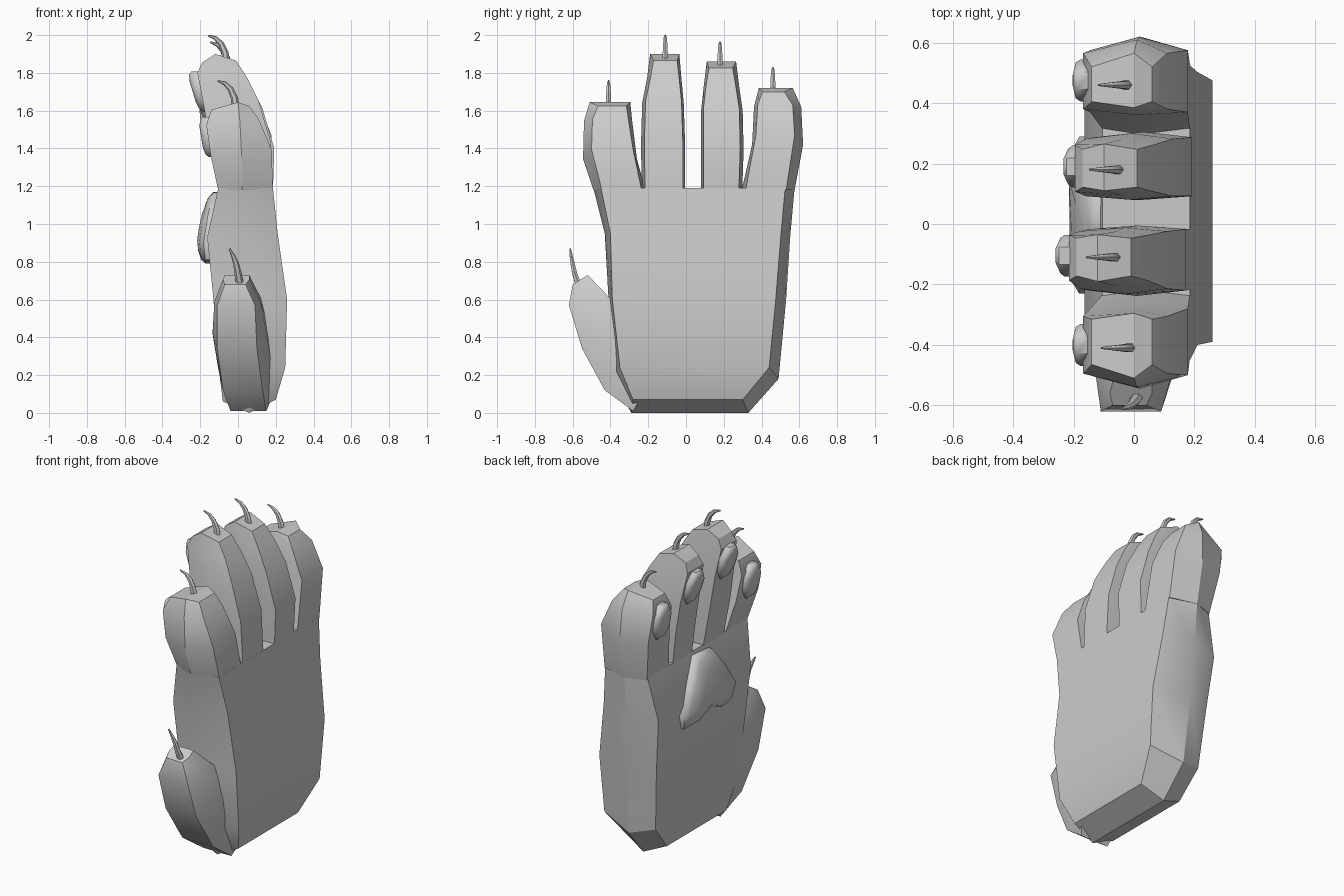
import bpy, bmesh, math

if "Cube" in bpy.data.objects:
    bpy.data.objects.remove(bpy.data.objects["Cube"])


def loft(name, rings, angle=32):
    """Skin a list of equal-sized point rings and close both ends."""
    bm = bmesh.new()
    vs = [[bm.verts.new(p) for p in r] for r in rings]
    n = len(rings[0])
    for a, b in zip(vs, vs[1:]):
        for i in range(n):
            j = (i + 1) % n
            bm.faces.new((a[i], a[j], b[j], b[i]))
    for r in (vs[0], vs[-1]):
        if n == 6:  # ridge across the middle of the cap
            bm.faces.new((r[1], r[2], r[3], r[4]))
            bm.faces.new((r[4], r[5], r[0], r[1]))
        else:
            bm.faces.new(r)
    bmesh.ops.recalc_face_normals(bm, faces=bm.faces)
    me = bpy.data.meshes.new(name)
    bm.to_mesh(me)
    bm.free()
    ob = bpy.data.objects.new(name, me)
    bpy.context.collection.objects.link(ob)
    bpy.ops.object.select_all(action='DESELECT')
    ob.select_set(True)
    bpy.context.view_layer.objects.active = ob
    bpy.ops.object.shade_smooth_by_angle(angle=math.radians(angle))
    return ob


def section(prof, y0, y1, b0, b1):
    """Six-sided slice: prof = palm side, middle and back (x, z)."""
    (xf, zf), (xm, zm), (xb, zb) = prof
    return [(xb, y0 + b0, zb), (xm, y0, zm), (xf, y0 + b0, zf),
            (xf, y1 - b1, zf), (xm, y1, zm), (xb, y1 - b1, zb)]


# Palm block
loft("palm", [
    section([(-.08, .06), (.06, 0), (.20, .07)], -.29, .33, .01, .03),
    section([(-.10, .22), (.05, .18), (.25, .24)], -.39, .49, .04, .05),
    section([(-.13, .60), (.03, .60), (.26, .60)], -.41, .53, .02, .055),
    section([(-.163, .93), (.02, .95), (.21, .95)], -.43, .553, .03, .05),
    section([(-.105, 1.19), (.02, 1.19), (.185, 1.19)], -.49, .575, .04, .05),
])

# Side profiles, heights relative to the finger top
base = [(-.105, 1.18), (.02, 1.18), (.185, 1.18)]
short = [[(-.145, -.28), (.02, -.30), (.178, -.25)],
         [(-.168, -.12), (.01, -.10), (.11, -.09)],
         [(-.14, -.04), (.0, 0), (.06, -.02)]]
long = [[(-.15, -.48), (.01, -.47), (.172, -.46)],
        [(-.18, -.28), (-.03, -.26), (.11, -.25)],
        [(-.215, -.10), (-.06, -.12), (.045, -.12)],
        [(-.19, -.045), (-.12, 0), (-.01, -.035)]]


def finger(name, top, prof, ys, b0, b1, dx=0):
    rings = [section(base, *ys[0], b0, b1)]
    for p, y in zip(prof, ys[1:]):
        rings.append(section([(x + dx, top + z) for x, z in p], *y, b0, b1))
    loft(name, rings)


finger("outer_finger", 1.645, short,
       [(-.49, -.215), (-.545, -.26), (-.54, -.285), (-.51, -.295)], .045, .02)
finger("tall_finger", 1.90, long,
       [(-.235, -.005), (-.238, -.005), (-.232, -.012), (-.205, -.025), (-.19, -.035)], .018, .012)
finger("middle_finger", 1.86, long,
       [(.08, .298), (.08, .305), (.08, .30), (.095, .28), (.11, .265)], .012, .018, .02)
finger("inner_finger", 1.72, short,
       [(.295, .575), (.35, .62), (.36, .61), (.385, .565)], .02, .045)

# Thumb: outer edge (y, z), inner edge (y, z), palm side x, back side x
rings = []
for yo, zo, yi, zi, xa, xb, g in [(-.28, .01, -.20, .15, -.04, .15, .03),
                                  (-.43, .12, -.25, .35, -.08, .13, .05),
                                  (-.55, .34, -.32, .50, -.11, .10, .05),
                                  (-.62, .57, -.405, .61, -.11, .09, .03),
                                  (-.60, .68, -.52, .73, -.07, .04, .02)]:
    ym, zm = (yo + yi) / 2, (zo + zi) / 2
    rings.append([(xa, yo, zo), (xa - g * .5, ym, zm), (xa, yi, zi),
                  (xb + g, yi, zi), (xb + g, ym, zm), (xb, yo, zo)])
loft("thumb", rings, 40)


def claw(name, path):
    """Tapered hooked claw along (x, y, z) points."""
    rings = []
    for i, (x, y, z) in enumerate(path):
        a, b = path[max(i - 1, 0)], path[min(i + 1, len(path) - 1)]
        t = math.atan2(b[2] - a[2], b[0] - a[0]) - math.pi / 2
        s = (1, .85, .7, .5, .2)[i]
        rings.append([(x + .022 * s * math.cos(q) * math.cos(t), y + .018 * s * math.sin(q),
                       z + .022 * s * math.cos(q) * math.sin(t))
                      for q in (k * math.pi / 3 for k in range(6))])
    loft(name, rings, 40)


for name, x, y, z in [("outer_claw", -.01, -.41, 1.64), ("tall_claw", -.06, -.11, 1.88),
                      ("middle_claw", -.05, .18, 1.845), ("inner_claw", -.02, .46, 1.71)]:
    claw(name, [(x, y, z - .04), (x - .01, y, z + .03), (x - .03, y, z + .075),
                (x - .06, y, z + .105), (x - .098, y, z + .118)])
claw("thumb_claw", [(.01, -.57, .68), (0, -.59, .74), (-.01, -.60, .79),
                    (-.025, -.608, .83), (-.045, -.613, .87)])


def pad(name, outline, surface, height):
    """Domed cushion: yz outline raised from the surface x at each height z."""
    cy = sum(p[0] for p in outline) / len(outline)
    cz = sum(p[1] for p in outline) / len(outline)
    rings = []
    for s, h in ((1, -.03), (1, height * .4), (.85, height * .8), (.5, height)):
        rings.append([(surface(cz + (z - cz) * s) - h, cy + (y - cy) * s, cz + (z - cz) * s)
                      for y, z in outline])
    loft(name, rings, 50)


# Finger pads: centre y, centre z, x there, lean
for name, y, z, x, lean in [("outer_pad", -.40, 1.46, -.155, .16), ("tall_pad", -.105, 1.70, -.20, .30),
                            ("middle_pad", .19, 1.65, -.175, .30), ("inner_pad", .475, 1.54, -.155, .16)]:
    ring = [(y + .075 * math.cos(a), z + .115 * math.sin(a))
            for a in (math.pi / 8 + k * math.pi / 4 for k in range(8))]
    pad(name, ring, lambda h, x=x, z=z, lean=lean: x - (h - z) * lean, .04)

# Heart-shaped palm pad following the bulge of the palm
pad("palm_pad", [(-.06, 1.16), (.10, 1.17), (.20, 1.03), (.29, .88), (.26, .79), (.16, .79),
                 (.03, .85), (-.10, .79), (-.20, .81), (-.23, .90), (-.15, 1.04)],
    lambda z: -.163 + max(0, z - .93) * .223 + max(0, .93 - z) * .1, .055)
